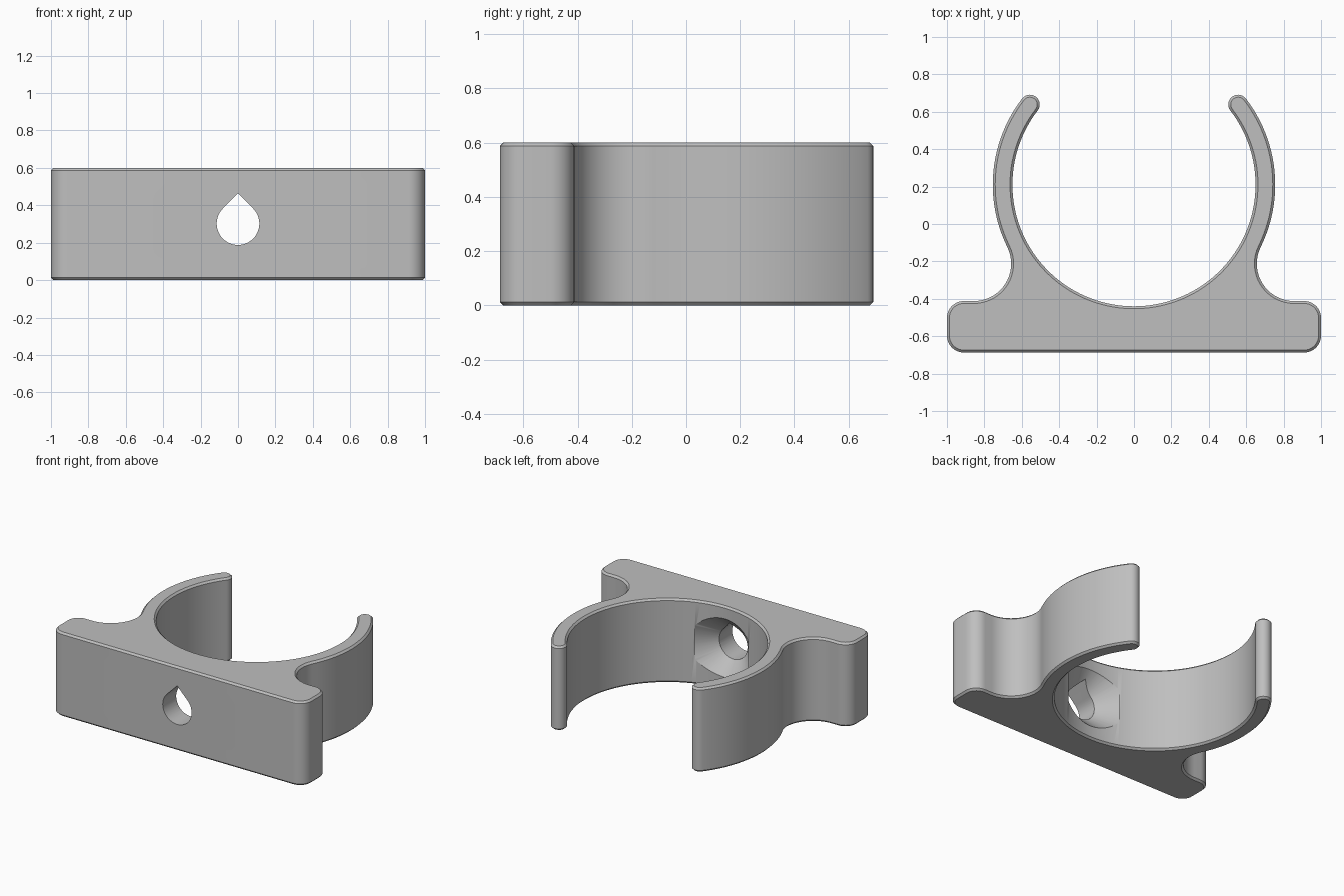
import bpy, bmesh
from math import sin, cos, radians, degrees, atan2, sqrt, pi
from mathutils import Matrix

cube = bpy.data.objects.get("Cube")
if cube:
    bpy.data.objects.remove(cube, do_unlink=True)

HEIGHT, CHAMFER = 0.6, 0.013
FRONT, SHELF = -0.687, -0.412         # base front and back planes
BORE_Y, BORE, OUTER = 0.21, 0.65, 0.755
CORNER, FILLET = 0.09, 0.2
TIP_ANGLE = 37.6
HOLE_Z, HOLE, SINK = 0.302, 0.114, 0.245
SINK_Y = -0.404

grey = bpy.data.materials.new("grey plastic")
grey.use_nodes = True
colour = (0.52, 0.52, 0.52, 1)
grey.diffuse_color = colour
grey.node_tree.nodes["Principled BSDF"].inputs["Base Color"].default_value = colour


def arc(cx, cy, r, start, end, steps):
    """Points along an arc, angles in degrees."""
    angles = [radians(start + (end - start) * i / steps) for i in range(steps + 1)]
    return [(cx + r * cos(a), cy + r * sin(a)) for a in angles]


def add_object(name, bm):
    bmesh.ops.recalc_face_normals(bm, faces=bm.faces)
    mesh = bpy.data.meshes.new(name)
    bm.to_mesh(mesh)
    bm.free()
    mesh.materials.append(grey)
    obj = bpy.data.objects.new(name, mesh)
    bpy.context.collection.objects.link(obj)
    return obj


def prism(points, depth):
    """Extrude a closed outline upwards from z = 0."""
    bm = bmesh.new()
    verts = [bm.verts.new((x, y, 0)) for x, y in points]
    bmesh.ops.remove_doubles(bm, verts=verts, dist=0.0005)
    bm.verts.ensure_lookup_table()
    face = bm.faces.new(bm.verts[:])
    new = bmesh.ops.extrude_face_region(bm, geom=[face])["geom"]
    top = [v for v in new if isinstance(v, bmesh.types.BMVert)]
    bmesh.ops.translate(bm, verts=top, vec=(0, 0, depth))
    return bm


# Clip outline: right half, then mirrored
fillet_y = SHELF + FILLET
fillet_x = sqrt((OUTER + FILLET) ** 2 - (BORE_Y - fillet_y) ** 2)
join = degrees(atan2(BORE_Y - fillet_y, -fillet_x))
mid = (BORE + OUTER) / 2
tip = radians(TIP_ANGLE)
half = (
    arc(1 - CORNER, FRONT + CORNER, CORNER, -90, 0, 10)
    + arc(1 - CORNER, SHELF - CORNER, CORNER, 0, 90, 10)
    + arc(fillet_x, fillet_y, FILLET, 270, join, 18)
    + arc(0, BORE_Y, OUTER, join - 180, TIP_ANGLE, 24)
    + arc(mid * cos(tip), BORE_Y + mid * sin(tip), (OUTER - BORE) / 2,
          TIP_ANGLE, TIP_ANGLE + 180, 14)
    + arc(0, BORE_Y, BORE, TIP_ANGLE, -90, 48)
)
outline = half + [(-x, y) for x, y in reversed(half[:-1])]

# Clip body with chamfered rims
bm = prism(outline, HEIGHT)
rims = [e for e in bm.edges if abs(e.verts[0].co.z - e.verts[1].co.z) < 0.001]
bmesh.ops.bevel(bm, geom=rims, offset=CHAMFER, offset_type='OFFSET',
                segments=1, affect='EDGES')
clip = add_object("pipe_clip", bm)

# Teardrop screw hole, pointing up
drop = arc(0, 0, HOLE, 135, 405, 40) + [(0, HOLE * sqrt(2))]
bm = prism(drop, 0.6)
bm.transform(Matrix.Translation((0, -0.25, HOLE_Z)) @ Matrix.Rotation(pi / 2, 4, 'X'))
screw_hole = add_object("screw_hole_cutter", bm)

# Conical countersink, widening towards the bore
depth = SINK - HOLE
bm = bmesh.new()
bmesh.ops.create_cone(bm, cap_ends=True, segments=64, radius1=SINK,
                      radius2=HOLE, depth=depth)
bm.transform(Matrix.Translation((0, SINK_Y - depth / 2, HOLE_Z))
             @ Matrix.Rotation(pi / 2, 4, 'X'))
countersink = add_object("countersink_cutter", bm)

# Cut the holes and drop the cutters
bpy.ops.object.select_all(action='DESELECT')
clip.select_set(True)
bpy.context.view_layer.objects.active = clip
for cutter in (countersink, screw_hole):
    cutter.hide_render = True
    mod = clip.modifiers.new("cut", 'BOOLEAN')
    mod.operation = 'DIFFERENCE'
    mod.solver = 'EXACT'
    mod.object = cutter
    bpy.ops.object.modifier_apply(modifier=mod.name)
    bpy.data.objects.remove(cutter, do_unlink=True)

bpy.ops.object.shade_smooth_by_angle(angle=radians(30))
